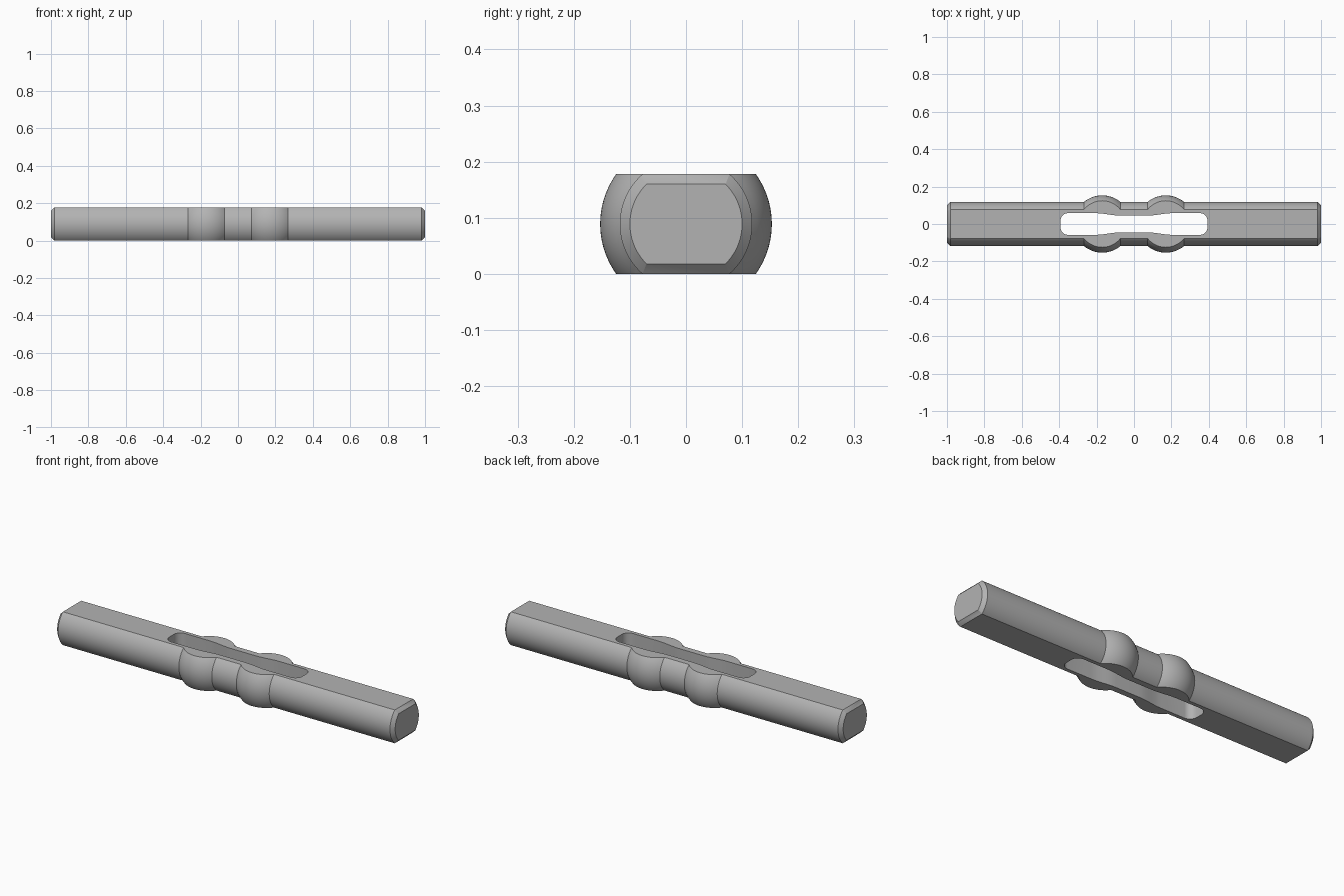
import bpy, bmesh
from math import sin, cos, pi, sqrt
from mathutils import Vector

cube = bpy.data.objects.get("Cube")
if cube:
    bpy.data.objects.remove(cube, do_unlink=True)

HALF_LEN, HALF_H = 1.0, 0.089
BAR_R, BUMP_R, BUMP_X, CHAMFER = 0.118, 0.153, 0.17, 0.018


def make_object(name, bm):
    bmesh.ops.recalc_face_normals(bm, faces=bm.faces[:])
    mesh = bpy.data.meshes.new(name)
    bm.to_mesh(mesh)
    bm.free()
    obj = bpy.data.objects.new(name, mesh)
    bpy.context.collection.objects.link(obj)
    return obj


def prism(name, points, depth):
    """Closed outline swept along the vector depth."""
    bm = bmesh.new()
    face = bm.faces.new([bm.verts.new(p) for p in points])
    grown = bmesh.ops.extrude_face_region(bm, geom=[face])["geom"]
    verts = [g for g in grown if isinstance(g, bmesh.types.BMVert)]
    bmesh.ops.translate(bm, verts=verts, vec=depth)
    return make_object(name, bm)


def cut(target, tool, operation):
    mod = target.modifiers.new("cut", 'BOOLEAN')
    mod.operation, mod.solver, mod.object = operation, 'EXACT', tool
    bpy.context.view_layer.objects.active = target
    bpy.ops.object.modifier_apply(modifier=mod.name)
    bpy.data.objects.remove(tool, do_unlink=True)


# Round bar with two spherical bumps, turned about the x axis
reach = sqrt(BUMP_R ** 2 - BAR_R ** 2)
half = []
for i in range(17):
    dx = -reach + 2 * reach * i / 16
    half.append((BUMP_X + dx, sqrt(BUMP_R ** 2 - dx ** 2)))
half += [(HALF_LEN - CHAMFER, BAR_R), (HALF_LEN, BAR_R - CHAMFER), (HALF_LEN, 0)]
profile = [(-x, r) for x, r in reversed(half)] + half

bm = bmesh.new()
verts = [bm.verts.new((x, r, HALF_H)) for x, r in profile]
edges = [bm.edges.new(pair) for pair in zip(verts, verts[1:])]
bmesh.ops.spin(bm, geom=verts + edges, cent=(0, 0, HALF_H), axis=(1, 0, 0),
               angle=2 * pi, steps=96)
bmesh.ops.remove_doubles(bm, verts=bm.verts[:], dist=1e-5)
bar = make_object("slotted_bar", bm)

# Flat top and bottom, with chamfers at both ends
over = 0.05
quarter = [(HALF_LEN - CHAMFER, HALF_H), (HALF_LEN + over, HALF_H - CHAMFER - over)]
right = quarter + [(x, -z) for x, z in reversed(quarter)]
outline = right + [(-x, -z) for x, z in right]
flats = prism("flats_cutter", [(x, -0.3, z + HALF_H) for x, z in outline],
              Vector((0, 0.6, 0)))
cut(bar, flats, 'INTERSECT')

# Vertical slot with a pinched waist and rounded corners
WAIST, WIDE, SLOT_X, CORNER = 0.045, 0.058, 0.393, 0.04
quarter = []
for i in range(13):
    t = i / 12
    quarter.append((0.07 + 0.14 * t, WAIST + (WIDE - WAIST) * (1 - cos(pi * t)) / 2))
for i in range(9):
    a = pi / 2 * (1 - i / 8)
    quarter.append((SLOT_X - CORNER + CORNER * cos(a), WIDE - CORNER + CORNER * sin(a)))
right = quarter + [(x, -y) for x, y in reversed(quarter)]
outline = right + [(-x, -y) for x, y in right]
slot = prism("slot_cutter", [(x, y, -0.1) for x, y in outline], Vector((0, 0, 0.4)))
cut(bar, slot, 'DIFFERENCE')

# Plain grey metal
grey = bpy.data.materials.new("grey_metal")
grey.use_nodes = True
colour = (0.45, 0.45, 0.45, 1)
grey.diffuse_color = colour
grey.node_tree.nodes["Principled BSDF"].inputs["Base Color"].default_value = colour
bar.data.materials.clear()
bar.data.materials.append(grey)
for poly in bar.data.polygons:
    poly.material_index = 0

# Smooth curves, crisp edges
bpy.ops.object.select_all(action='DESELECT')
bar.select_set(True)
bpy.context.view_layer.objects.active = bar
bpy.ops.object.shade_smooth_by_angle(angle=pi / 6)
